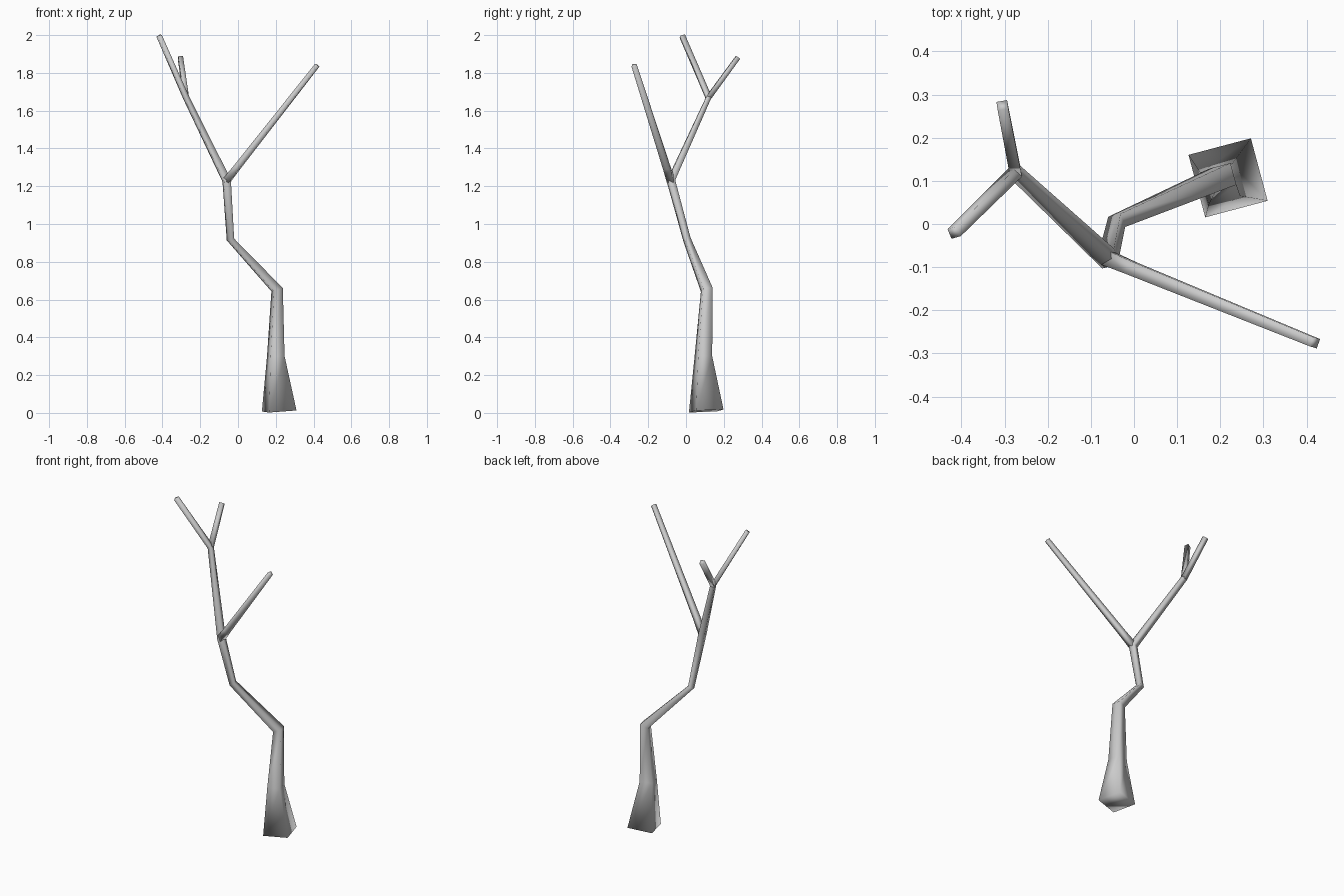
import bpy, bmesh, math
from mathutils import Vector

if "Cube" in bpy.data.objects:
    bpy.data.objects.remove(bpy.data.objects["Cube"])


def limb(name, nodes, seed_axis):
    """Sweep a square section through (x, y, z, half_width) nodes."""
    pts = [Vector(n[:3]) for n in nodes]
    segs = [(b - a).normalized() for a, b in zip(pts, pts[1:])]
    tangents = [segs[0]]
    tangents += [(a + b).normalized() for a, b in zip(segs, segs[1:])]
    tangents += [segs[-1]]
    u = Vector(seed_axis)
    u = (u - tangents[0] * u.dot(tangents[0])).normalized()
    bm = bmesh.new()
    rings = []
    for i, (p, t) in enumerate(zip(pts, tangents)):
        if i:
            u = tangents[i - 1].rotation_difference(t) @ u
            u = (u - t * u.dot(t)).normalized()
        v = t.cross(u)
        h = nodes[i][3]
        rings.append([bm.verts.new(p + u * h * a + v * h * b)
                      for a, b in ((1, 1), (-1, 1), (-1, -1), (1, -1))])
    for r, s in zip(rings, rings[1:]):
        for k in range(4):
            j = (k + 1) % 4
            bm.faces.new((r[k], r[j], s[j], s[k]))
    bm.faces.new(rings[0][::-1])
    bm.faces.new(rings[-1])
    bmesh.ops.recalc_face_normals(bm, faces=bm.faces)
    for f in bm.faces:
        f.smooth = True
    mesh = bpy.data.meshes.new(name)
    bm.to_mesh(mesh)
    bm.free()
    ob = bpy.data.objects.new(name, mesh)
    bpy.context.collection.objects.link(ob)
    return ob


LOWER_FORK = (-0.06, -0.08, 1.23)
UPPER_FORK = (-0.275, 0.12, 1.67)
twist = (math.cos(math.radians(15)), math.sin(math.radians(15)), 0)

# Flared trunk continuing into the left limb and its front twig
limb("trunk", [
    (0.218, 0.107, 0.01, 0.075),
    (0.200, 0.092, 0.30, 0.038),
    (0.207, 0.110, 0.652, 0.026),
    (-0.040, 0.005, 0.918, 0.0165),
    (*LOWER_FORK, 0.019),
    (*UPPER_FORK, 0.014),
    (-0.417, -0.02, 1.995, 0.0125),
], twist)

# Long right branch
limb("right_branch", [
    (*LOWER_FORK, 0.018),
    (-0.005, -0.103, 1.30, 0.016),
    (0.419, -0.275, 1.84, 0.0115),
], (0.3, 1, 0))

# Short rear twig
limb("rear_twig", [
    (*UPPER_FORK, 0.0135),
    (-0.305, 0.275, 1.882, 0.0125),
], (1, 0.15, 0))
